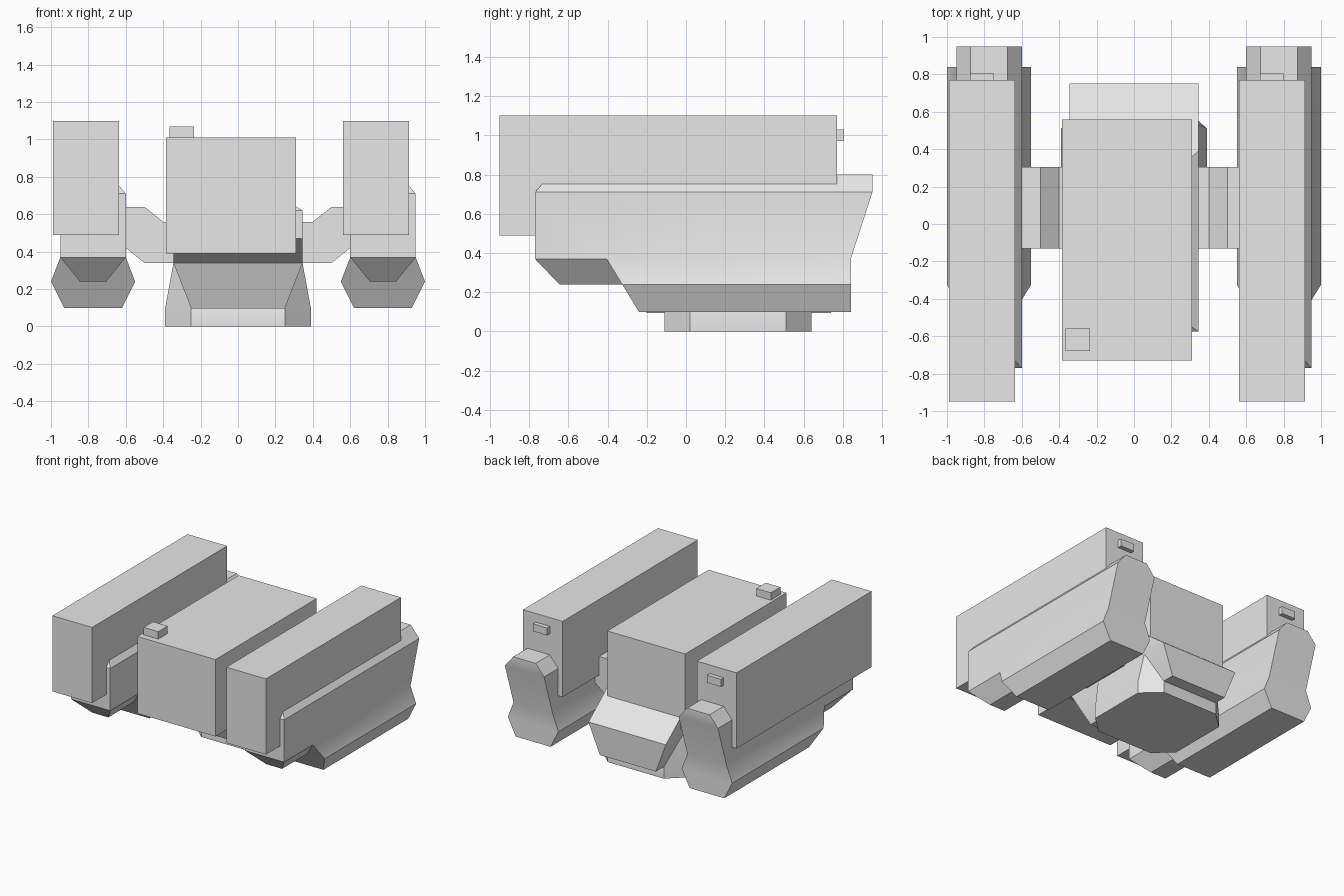
import bpy
import bmesh
from math import radians
from mathutils import Vector

cube = bpy.data.objects.get("Cube")
if cube:
    bpy.data.objects.remove(cube, do_unlink=True)

grey = bpy.data.materials.new("light grey")
grey.use_nodes = True
colour = (0.8, 0.8, 0.8, 1)
grey.diffuse_color = colour
grey.node_tree.nodes["Principled BSDF"].inputs["Base Color"].default_value = colour


def finish(bm, name):
    """Turn a bmesh into a named, shaded object."""
    bmesh.ops.recalc_face_normals(bm, faces=bm.faces)
    mesh = bpy.data.meshes.new(name)
    bm.to_mesh(mesh)
    bm.free()
    mesh.materials.append(grey)
    obj = bpy.data.objects.new(name, mesh)
    bpy.context.collection.objects.link(obj)
    bpy.ops.object.select_all(action='DESELECT')
    obj.select_set(True)
    bpy.context.view_layer.objects.active = obj
    bpy.ops.object.shade_smooth_by_angle(angle=radians(30))
    return obj


def loft(bm, rings):
    """Skin a stack of point loops and cap both ends."""
    loops = [[bm.verts.new(p) for p in ring] for ring in rings]
    n = len(loops[0])
    for a, b in zip(loops, loops[1:]):
        for i in range(n):
            j = (i + 1) % n
            bm.faces.new((a[i], a[j], b[j], b[i]))
    bm.faces.new(loops[0])
    bm.faces.new(loops[-1])


def stack(bm, levels, cx=0):
    """Loft rectangles given as height, half width, front y, back y."""
    loft(bm, [[(cx - w, f, z), (cx + w, f, z), (cx + w, b, z), (cx - w, b, z)]
              for z, w, f, b in levels])


def box(name, x, y, z):
    bm = bmesh.new()
    loft(bm, [[(x[0], y[0], h), (x[1], y[0], h), (x[1], y[1], h), (x[0], y[1], h)]
              for h in z])
    return finish(bm, name)


# Side pods: faceted hull, long box on top and a small rear block
MID = -0.405
for side, cx in (("left", 0.775), ("right", -0.775)):
    bm = bmesh.new()
    stack(bm, [(0.80, 0.10, MID, 0.95), (0.71, 0.175, MID, 0.95),
               (0.37, 0.175, MID, 0.84), (0.24, 0.225, -0.325, 0.84),
               (0.10, 0.155, -0.24, 0.84)], cx)
    stack(bm, [(0.80, 0.10, -0.69, MID), (0.71, 0.175, -0.77, MID),
               (0.37, 0.175, -0.77, MID), (0.24, 0.07, -0.645, -0.30)], cx)
    bmesh.ops.remove_doubles(bm, verts=bm.verts, dist=0.0005)
    inner = [f for f in bm.faces if all(abs(v.co.y - MID) < 0.001 for v in f.verts)]
    bmesh.ops.delete(bm, geom=inner, context='FACES')
    finish(bm, side + "_pod_hull")

    bx = cx - 0.0375
    box(side + "_pod_box", (bx - 0.177, bx + 0.177), (-0.95, 0.77), (0.49, 1.10))
    box(side + "_rear_block", (bx - 0.063, bx + 0.063), (0.75, 0.805), (0.97, 1.03))

# Central body with sloped rear and undercut nose
bm = bmesh.new()
stack(bm, [(0.68, 0.25, -0.51, 0.31), (0.62, 0.345, -0.575, 0.39),
           (0.47, 0.345, -0.575, 0.582), (0.34, 0.345, -0.30, 0.75),
           (0.095, 0.25, -0.20, 0.74)])
finish(bm, "central_body")

box("central_box", (-0.385, 0.31), (-0.73, 0.56), (0.39, 1.01))
box("top_block", (-0.365, -0.235), (-0.68, -0.56), (0.99, 1.07))

# Octagonal foot tapering up to a rectangle under the body
bm = bmesh.new()
for s in (-1, 1):
    for t in (-1, 1):
        bm.verts.new((s * 0.345, 0.265 + t * 0.265, 0.34))
        for z in (0, 0.095):
            bm.verts.new((s * 0.39, 0.265 + t * 0.245, z))
            bm.verts.new((s * 0.25, 0.265 + t * 0.375, z))
bmesh.ops.convex_hull(bm, input=bm.verts)
bmesh.ops.dissolve_limit(bm, angle_limit=radians(1), verts=bm.verts, edges=bm.edges)
finish(bm, "octagonal_foot")

# Cranked arms joining the body to the pods
arm_profile = [(0.32, 0.34), (0.50, 0.34), (0.62, 0.436), (0.62, 0.64),
               (0.50, 0.64), (0.40, 0.56), (0.32, 0.56)]
for side, s in (("left", 1), ("right", -1)):
    bm = bmesh.new()
    loft(bm, [[(s * x, y, z) for x, z in arm_profile] for y in (-0.13, 0.305)])
    finish(bm, side + "_arm")
